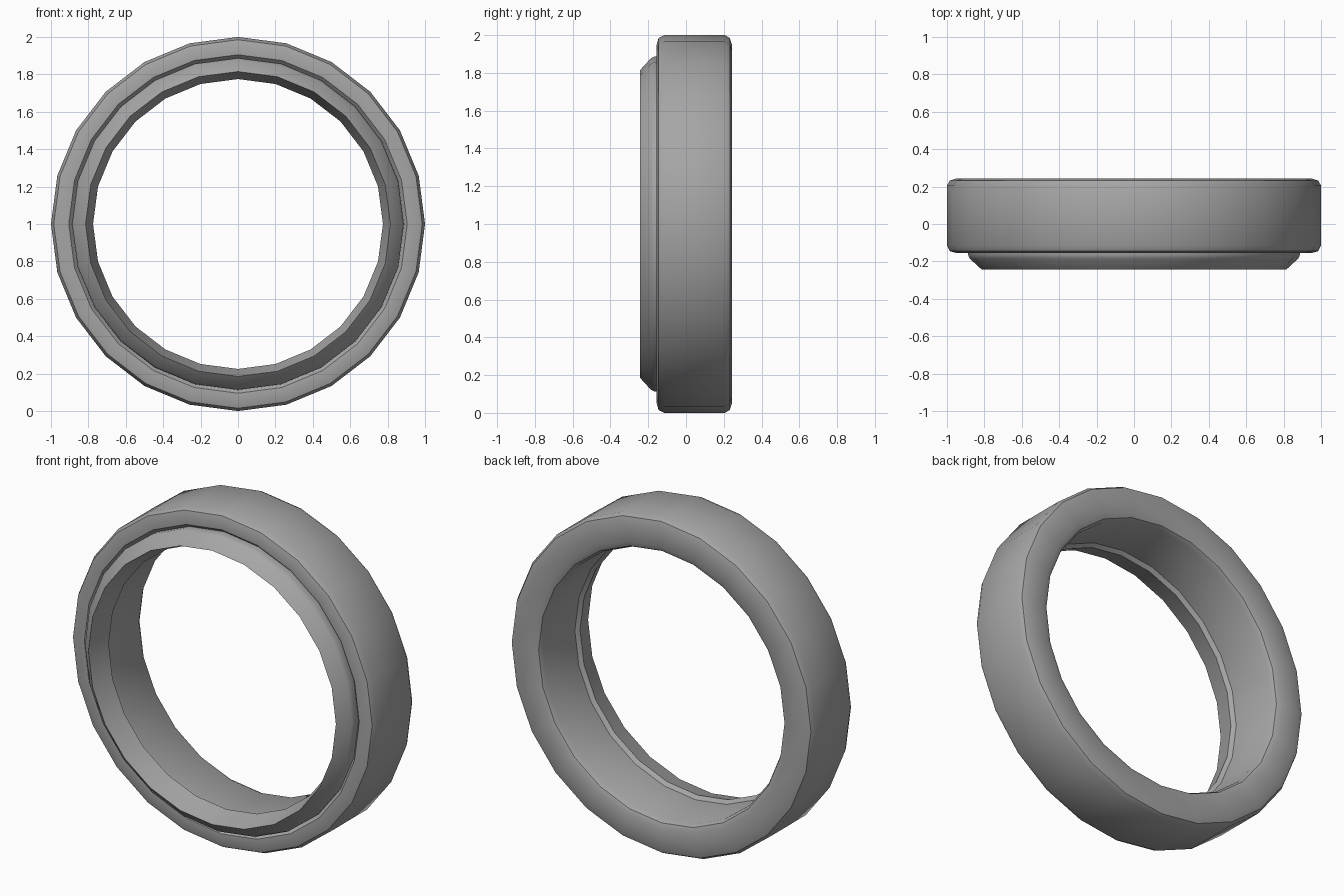
import bpy
import bmesh
from math import radians, tau
from mathutils import Matrix, Vector

SIDES = 24

cube = bpy.data.objects.get("Cube")
if cube:
    bpy.data.objects.remove(cube, do_unlink=True)

# Single grey finish
grey = bpy.data.materials.new("plain grey")
grey.use_nodes = True
colour = (0.38, 0.38, 0.38, 1)
grey.diffuse_color = colour
grey.node_tree.nodes["Principled BSDF"].inputs["Base Color"].default_value = colour


def lathe(name, profile):
    """Revolve a closed (radius, y) profile about the y axis."""
    bm = bmesh.new()
    rings = []
    for i in range(SIDES):
        turn = Matrix.Rotation(tau * i / SIDES, 3, "Y")
        rings.append([bm.verts.new(turn @ Vector((r, y, 0))) for r, y in profile])
    n = len(profile)
    for i, ring in enumerate(rings):
        after = rings[(i + 1) % SIDES]
        for j in range(n):
            k = (j + 1) % n
            bm.faces.new((ring[j], ring[k], after[k], after[j]))
    bmesh.ops.recalc_face_normals(bm, faces=bm.faces)
    mesh = bpy.data.meshes.new(name)
    bm.to_mesh(mesh)
    bm.free()
    mesh.materials.append(grey)
    obj = bpy.data.objects.new(name, mesh)
    obj.location.z = 1
    bpy.context.collection.objects.link(obj)
    bpy.ops.object.select_all(action="DESELECT")
    obj.select_set(True)
    bpy.context.view_layer.objects.active = obj
    bpy.ops.object.shade_smooth_by_angle(angle=radians(35))
    return obj


# Band with rounded rims, front lip set off by a narrow groove,
# and a bore with a small step before it flares out to the lip
lathe("ring_band", [
    # outer wall and front rim
    (1.0, 0.205), (1.0, -0.115), (0.985, -0.145), (0.95, -0.155), (0.905, -0.153),
    # groove and lip
    (0.885, -0.13), (0.887, -0.165), (0.878, -0.185), (0.815, -0.243),
    # flared throat and step to the bore
    (0.775, -0.11), (0.795, -0.09),
    # bore and back rim
    (0.797, 0.205), (0.81, 0.23), (0.84, 0.243), (0.95, 0.243), (0.985, 0.232),
])
